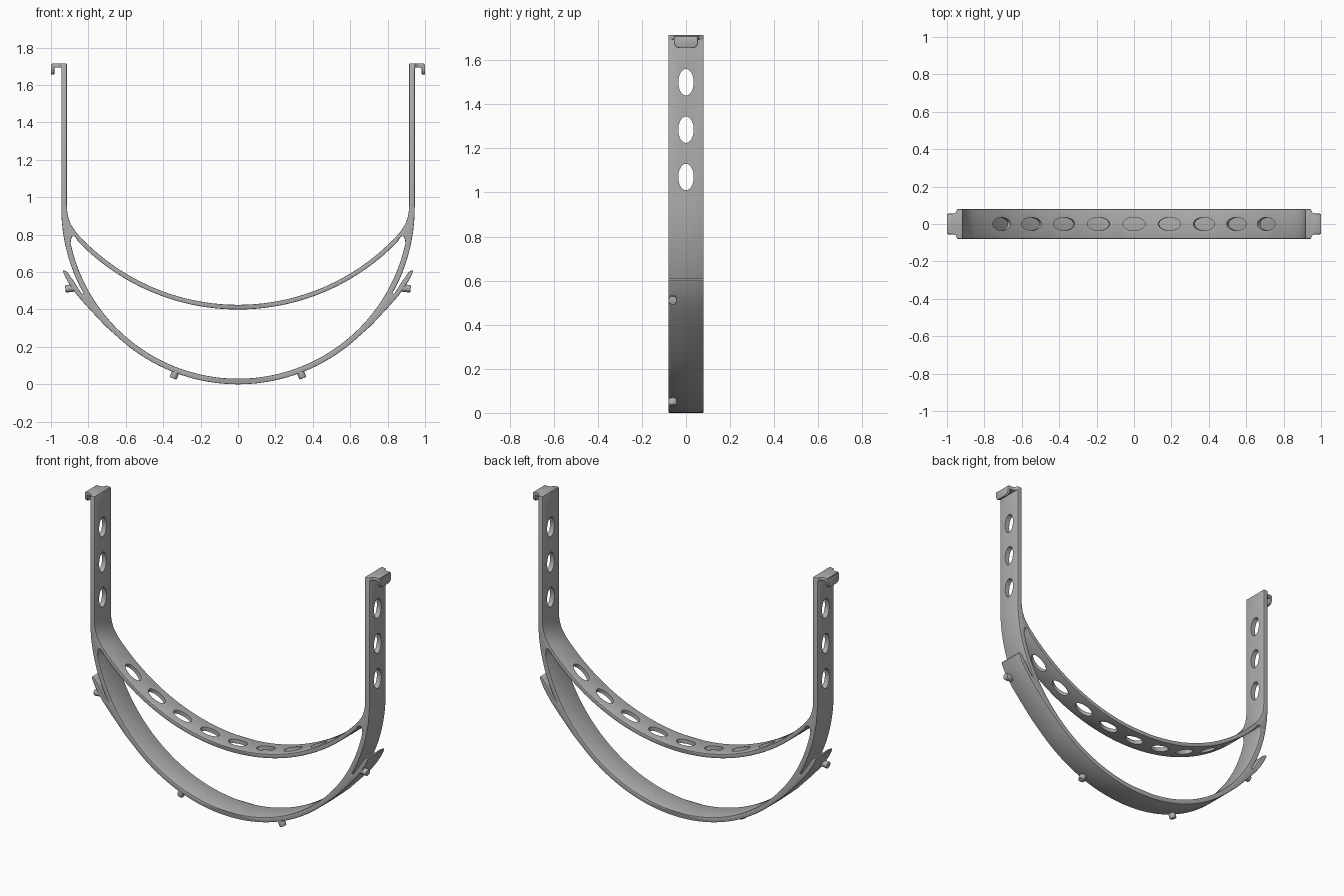
import bpy, bmesh, math
from mathutils import Matrix, Vector

if "Cube" in bpy.data.objects:
    bpy.data.objects.remove(bpy.data.objects["Cube"])

grey = bpy.data.materials.new("metal grey")
grey.diffuse_color = (0.42, 0.42, 0.42, 1)
grey.use_nodes = True
grey.node_tree.nodes["Principled BSDF"].inputs["Base Color"].default_value = grey.diffuse_color

FRONT = Matrix.Rotation(math.pi / 2, 4, 'X')                       # profile drawn in x-z
TOP = Matrix.Identity(4)                                           # profile drawn in x-y
SIDE = Matrix(((0, 0, 1, 0), (1, 0, 0, 0), (0, 1, 0, 0), (0, 0, 0, 1)))  # profile drawn in y-z


def arc(r, cz, a0, a1, n):
    """Points on a circle centred on x = 0; angle measured from straight down."""
    return [(r * math.sin(a0 + (a1 - a0) * i / n), cz - r * math.cos(a0 + (a1 - a0) * i / n))
            for i in range(n + 1)]


def mirrored(half):
    """Close a right-half outline that starts and ends on x = 0."""
    return half + [(-x, z) for x, z in reversed(half[1:-1])]


def finish(ob):
    bpy.ops.object.select_all(action='DESELECT')
    ob.select_set(True)
    bpy.context.view_layer.objects.active = ob
    for m in list(ob.modifiers):
        bpy.ops.object.modifier_apply(modifier=m.name)
    ob.data.materials.clear()
    ob.data.materials.append(grey)
    bpy.ops.object.shade_smooth_by_angle(angle=math.radians(35))


def prism(name, loops, half, matrix, bevel):
    """Fill 2D loops (later loops are holes), extrude both ways, round the rims."""
    cu = bpy.data.curves.new(name, 'CURVE')
    cu.dimensions, cu.fill_mode, cu.extrude = '2D', 'BOTH', half
    for loop in loops:
        sp = cu.splines.new('POLY')
        sp.points.add(len(loop) - 1)
        for p, (x, y) in zip(sp.points, loop):
            p.co = (x, y, 0, 1)
        sp.use_cyclic_u = True
    ob = bpy.data.objects.new(name, cu)
    bpy.context.collection.objects.link(ob)
    bpy.ops.object.select_all(action='DESELECT')
    ob.select_set(True)
    bpy.context.view_layer.objects.active = ob
    bpy.ops.object.convert(target='MESH')
    ob = bpy.context.object
    bm = bmesh.new()
    bm.from_mesh(ob.data)
    bmesh.ops.remove_doubles(bm, verts=bm.verts, dist=1e-5)
    bmesh.ops.transform(bm, matrix=matrix, verts=bm.verts)
    bmesh.ops.recalc_face_normals(bm, faces=bm.faces)
    bm.to_mesh(ob.data)
    bm.free()
    b = ob.modifiers.new("rim", 'BEVEL')
    b.width, b.segments, b.limit_method = bevel, 2, 'ANGLE'
    b.angle_limit = math.radians(60)
    b.use_clamp_overlap = False
    return ob


# Frame: lower band with tabs, cross band and upright straps in one outline
R, RI, CZ = 0.945, 0.915, 0.945
RU, RL, CU = 1.161, 1.186, 1.586
outer = arc(R, CZ, 0, 0.715, 24)
outer += [(.71, .312), (.80, .408), (.855, .47), (.89, .517), (.918, .563), (.936, .603),
          (.934, .611), (.914, .602), (.88, .553), (.852, .51), (.838, .488), (.829, .482),
          (.823, .486)]
outer += arc(R, CZ, math.acos((CZ - .50) / R), math.pi / 2, 16)
outer += [(.945, 1.715), (.915, 1.715), (.915, .96), (.913, .925), (.907, .89), (.894, .855)]
outer += arc(RU, CU, math.asin(.868 / RU), 0, 30)
crescent = arc(RL, CU, 0, math.asin(.855 / RL), 30)
crescent += [(.868, .786), (.879, .794), (.888, .789), (.892, .775)]
crescent += arc(RI, CZ, math.acos((CZ - .755) / RI), 0, 40)
frame = prism("hanger_frame", [mirrored(outer), mirrored(crescent)], 0.08, FRONT, 0.004)

# Oval holes: three through both straps, nine along the cross band
bm = bmesh.new()


def oval(matrix, length):
    bmesh.ops.create_cone(bm, cap_ends=True, segments=40, radius1=1, radius2=1, depth=length,
                          matrix=matrix @ Matrix.Diagonal((.06, .035, 1, 1)))


for z in (1.07, 1.285, 1.50):
    oval(Matrix.Translation((0, 0, z)) @ Matrix.Rotation(math.pi / 2, 4, 'Y'), 2.2)
for i in range(-4, 5):
    a = i * 0.164
    rm = (RU + RL) / 2
    oval(Matrix.Translation((rm * math.sin(a), 0, CU - rm * math.cos(a)))
         @ Matrix.Rotation(-a, 4, 'Y'), 0.1)
me = bpy.data.meshes.new("hole_cutter")
bm.to_mesh(me)
bm.free()
cutter = bpy.data.objects.new("hole_cutter", me)
bpy.context.collection.objects.link(cutter)
cutter.hide_render = True
cut = frame.modifiers.new("holes", 'BOOLEAN')
cut.operation, cut.solver, cut.object = 'DIFFERENCE', 'EXACT', cutter
finish(frame)
bpy.data.objects.remove(cutter)

for s, side in ((1, "right"), (-1, "left")):
    # Hook: flared top plate and a turned-down lip with rounded corners
    edge = [(.925, .079), (.945, .079), (.95, .066), (.957, .058), (.967, .055), (.994, .055)]
    plate = [(s * x, y) for x, y in edge] + [(s * x, -y) for x, y in reversed(edge)]
    ob = prism(side + "_hook_plate", [plate], 0.011, Matrix.Translation((0, 0, 1.704)) @ TOP, 0.003)
    finish(ob)
    e = [(.055, 1.709), (.055, 1.682), (.051, 1.668), (.043, 1.659), (.03, 1.655)]
    lip = e + [(-y, z) for y, z in reversed(e)]
    ob = prism(side + "_hook_lip", [lip], 0.009, Matrix.Translation((s * .991, 0, 0)) @ SIDE, 0.005)
    finish(ob)

    # Locating pegs on the front edge of the lower band
    for n, c, d in (("lower", (.338, .055), (.36, -.93)), ("upper", (.898, .513), (1, -.12))):
        bm = bmesh.new()
        q = Vector((s * d[0], 0, d[1])).to_track_quat('Z', 'Y').to_matrix().to_4x4()
        bmesh.ops.create_cone(bm, cap_ends=True, segments=24, radius1=.02, radius2=.02, depth=.05,
                              matrix=Matrix.Translation((s * c[0], -.06, c[1])) @ q)
        me = bpy.data.meshes.new("peg")
        bm.to_mesh(me)
        bm.free()
        peg = bpy.data.objects.new(f"{side}_{n}_peg", me)
        bpy.context.collection.objects.link(peg)
        b = peg.modifiers.new("rim", 'BEVEL')
        b.width, b.segments, b.limit_method = .004, 2, 'ANGLE'
        finish(peg)
